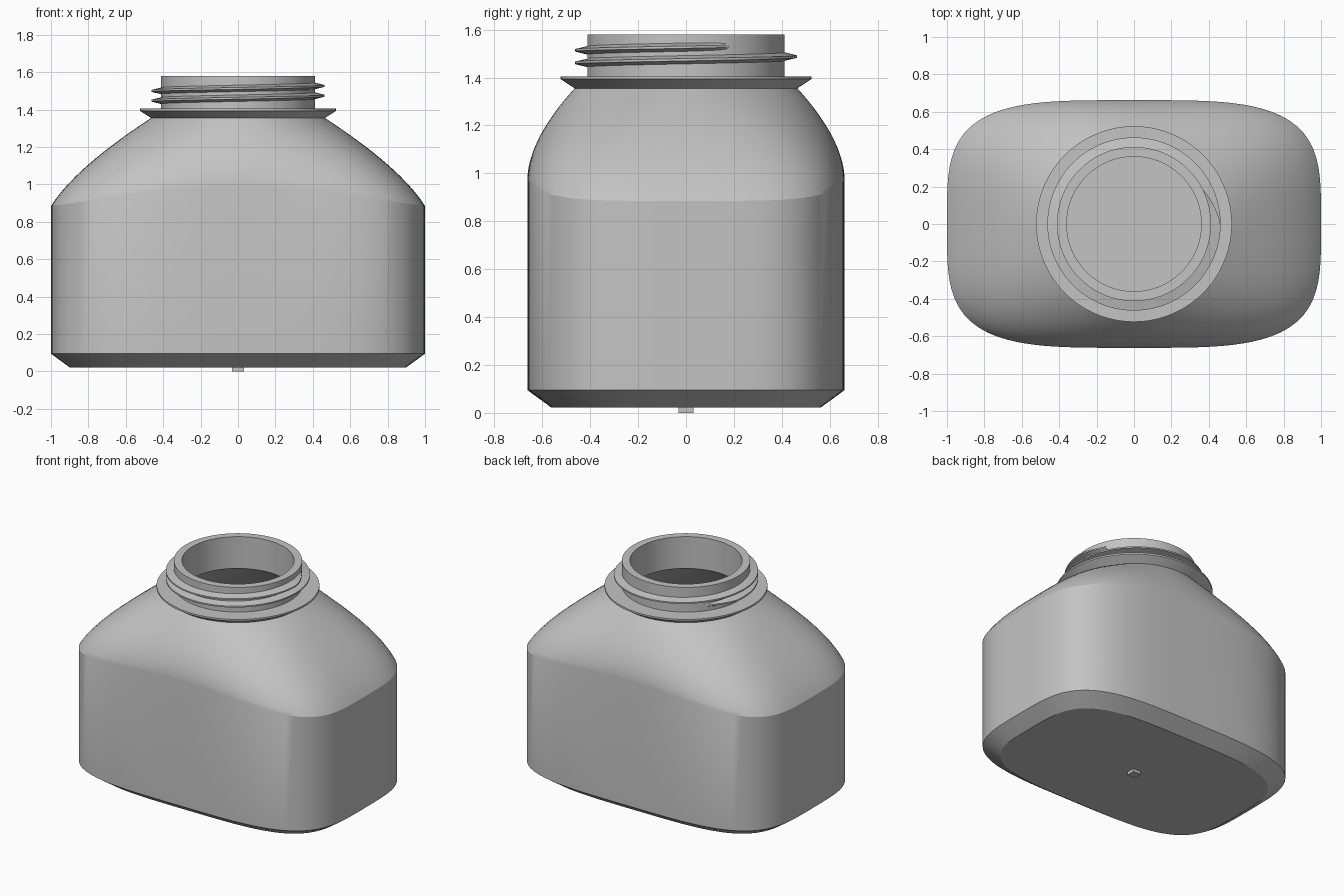
import bpy
import bmesh
from math import sin, cos, pi, radians

if "Cube" in bpy.data.objects:
    bpy.data.objects.remove(bpy.data.objects["Cube"], do_unlink=True)

SEGMENTS = 128
HALF_X, HALF_Y, SQUARENESS = 1.0, 0.662, 3.8
NECK_R, NECK_Z = 0.465, 1.355
BORE_R = 0.36

plastic = bpy.data.materials.new("grey plastic")
plastic.use_nodes = True
plastic.diffuse_color = (0.55, 0.55, 0.55, 1)
plastic.node_tree.nodes["Principled BSDF"].inputs["Base Color"].default_value = (0.55, 0.55, 0.55, 1)


def finish(name, bm):
    mesh = bpy.data.meshes.new(name)
    bm.to_mesh(mesh)
    bm.free()
    mesh.materials.append(plastic)
    mesh.shade_smooth()
    mesh.set_sharp_from_angle(angle=radians(25))
    obj = bpy.data.objects.new(name, mesh)
    bpy.context.collection.objects.link(obj)
    return obj


def loft(name, rings, cap=False, around=True):
    """Skin a list of point rings, optionally capping both ends."""
    bm = bmesh.new()
    rows = [[bm.verts.new(p) for p in ring] for ring in rings]
    count = len(rows[0])
    for low, high in zip(rows, rows[1:]):
        for j in range(count if around else count - 1):
            k = (j + 1) % count
            bm.faces.new((low[j], low[k], high[k], high[j]))
    if cap:
        bm.faces.new(rows[0][::-1])
        bm.faces.new(rows[-1])
    return finish(name, bm)


ANGLES = [2 * pi * i / SEGMENTS for i in range(SEGMENTS)]


def circle(r, z):
    return [(r * cos(a), r * sin(a), z) for a in ANGLES]


def wall_radius(a, inset):
    """Polar radius of the rounded-rectangle cross-section."""
    x = abs(cos(a)) / (HALF_X - inset)
    y = abs(sin(a)) / (HALF_Y - inset)
    return (x ** SQUARENESS + y ** SQUARENESS) ** (-1 / SQUARENESS)


def section(inset, z):
    return [(wall_radius(a, inset) * cos(a), wall_radius(a, inset) * sin(a), z) for a in ANGLES]


def shoulder(t, inset, top_r):
    """Ring of the curved shoulder, from the wavy wall edge (0) to the neck (1)."""
    ring = []
    for a in ANGLES:
        r = wall_radius(a, inset)
        x = min(1, abs(r * cos(a)) / (HALF_X - inset))
        edge_z = 0.885 + 0.1 * (1 - x * x) ** 1.2 - inset * 0.4
        bulge = 0.755 + 0.195 * sin(a) ** 2
        mid_r = top_r + bulge * (r - top_r)
        mid_z = edge_z + 0.44 * (NECK_Z - edge_z)
        u, v, w = (1 - t) ** 2, 2 * t * (1 - t), t * t
        rad = u * r + v * mid_r + w * top_r
        ring.append((rad * cos(a), rad * sin(a), u * edge_z + v * mid_z + w * NECK_Z))
    return ring


# Hollow bottle body: outside upwards, then inside downwards
STEPS = 16
outside = [section(0.1, 0.022), section(0, 0.095)]
outside += [shoulder(i / STEPS, 0, NECK_R) for i in range(STEPS + 1)]
inside = [shoulder(1 - i / STEPS, 0.05, BORE_R) for i in range(STEPS + 1)]
inside += [section(0.05, 0.12), section(0.13, 0.07)]
loft("bottle_body", outside + inside, cap=True)

# Neck with its flared collar
neck_profile = [(NECK_R, NECK_Z), (0.523, 1.393), (0.523, 1.405), (0.412, 1.405),
                (0.412, 1.58), (BORE_R, 1.58), (BORE_R, NECK_Z)]
loft("neck_and_collar", [circle(r, z) for r, z in neck_profile])

# Helical screw thread, tapering into the neck at both ends
START, END, TAPER = 140, 750, 30
PITCH, BASE_R, DEPTH = 0.0525, 0.405, 0.058
sweep = []
for deg in range(START, END + 1, 3):
    a = radians(deg)
    grow = min(1, (deg - START) / TAPER, (END - deg) / TAPER)
    tip = BASE_R + DEPTH * grow
    z = 1.448 + PITCH * (deg - 180) / 360
    shape = [(BASE_R, z - 0.019), (BASE_R, z + 0.019), (tip, z + 0.005), (tip, z - 0.005)]
    sweep.append([(r * cos(a), r * sin(a), h) for r, h in shape])
loft("screw_thread", sweep, cap=True)

# Small moulding nub under the base
bm = bmesh.new()
bmesh.ops.create_cube(bm, size=1)
bmesh.ops.scale(bm, vec=(0.062, 0.062, 0.03), verts=bm.verts)
bmesh.ops.translate(bm, vec=(0, 0, 0.015), verts=bm.verts)
finish("base_nub", bm)
